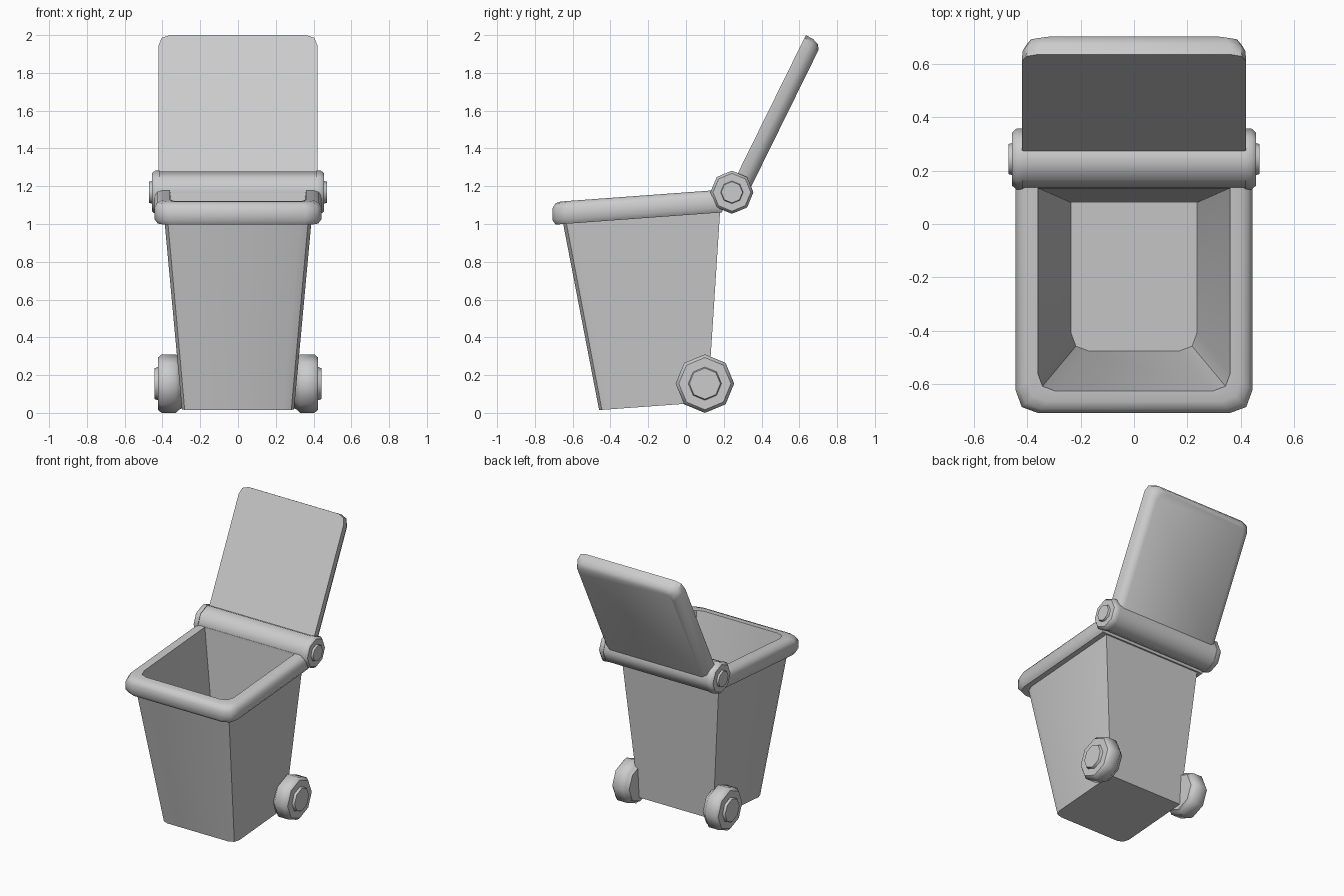
import bpy, bmesh, math
from mathutils import Vector

if "Cube" in bpy.data.objects:
    bpy.data.objects.remove(bpy.data.objects["Cube"])


def finish(name, bm, angle=47):
    bmesh.ops.recalc_face_normals(bm, faces=bm.faces[:])
    me = bpy.data.meshes.new(name)
    bm.to_mesh(me)
    bm.free()
    ob = bpy.data.objects.new(name, me)
    bpy.context.collection.objects.link(ob)
    bpy.ops.object.select_all(action='DESELECT')
    ob.select_set(True)
    bpy.context.view_layer.objects.active = ob
    bpy.ops.object.shade_smooth_by_angle(angle=math.radians(angle))
    return ob


def skin(name, rings, angle=47):
    """Bridge a list of equal-length point rings and cap both ends."""
    bm = bmesh.new()
    loops = [[bm.verts.new(p) for p in ring] for ring in rings]
    for a, b in zip(loops, loops[1:]):
        for i in range(len(a)):
            j = (i + 1) % len(a)
            bm.faces.new((a[i], a[j], b[j], b[i]))
    bm.faces.new(loops[0])
    bm.faces.new(loops[-1])
    return finish(name, bm, angle)


def outline(hx, yf, yb, c):
    """Plan outline: square back corners, rounded front corners."""
    right = [(hx, yb), (hx, yf + c), (hx - .27 * c, yf + .27 * c), (hx - c, yf)]
    return right + [(-x, y) for x, y in reversed(right)]


def lathe_x(name, profile, cy, cz, sides=8):
    """Spin an (x, radius) profile round an axle parallel to x."""
    turns = [2 * math.pi * i / sides for i in range(sides)]
    return skin(name, [[(x, cy + r * math.sin(t), cz + r * math.cos(t)) for t in turns]
                       for x, r in profile])


# Hollow bin body with rolled rim: half width, front, back, corner, height
body_layers = [
    (.297, -.46, .115, .055, .001),
    (.388, -.65, .18, .065, 1.0),
    (.425, -.69, .19, .075, 1.0),
    (.443, -.708, .20, .085, 1.025),
    (.443, -.708, .20, .085, 1.085),
    (.428, -.692, .20, .08, 1.112),
    (.40, -.665, .20, .075, 1.12),
    (.36, -.625, .135, .065, 1.12),
    (.235, -.475, .08, .065, .19),
]
skin("bin_body", [[(x, y, w + .073 * (y + .65)) for x, y in outline(hx, yf, yb, c)]
                  for hx, yf, yb, c, w in body_layers])

# Open lid leaning back: thickness offset and edge inset
base = Vector((0, .27, 1.26))
along = Vector((0, .442, .897))
out = Vector((0, .897, -.442))
lid_rings = []
for t, inset in [(0, 0), (.045, .003), (.078, .018), (.095, .05)]:
    pts = outline(.42 - inset, -.825 + inset * .8, .03, .06)
    lid_rings.append([base + Vector((x, 0, 0)) - along * v + out * t for x, v in pts])
skin("lid", lid_rings)

# Hinge barrel and its end caps
HY, HZ = .243, 1.168
lathe_x("hinge_barrel", [(-.435, .11), (.435, .11)], HY, HZ)
cap = [(.415, .114), (.44, .114), (.456, .1), (.456, .06), (.47, .056)]
# Wheels with raised hubs
wheel = [(.295, .13), (.315, .14), (.328, .155), (.405, .155),
         (.424, .138), (.424, .088), (.441, .082)]
for side, s in (("right", 1), ("left", -1)):
    lathe_x("hinge_cap_" + side, [(s * x, r) for x, r in cap], HY, HZ)
    lathe_x("wheel_" + side, [(s * x, r) for x, r in wheel], .10, .155)
